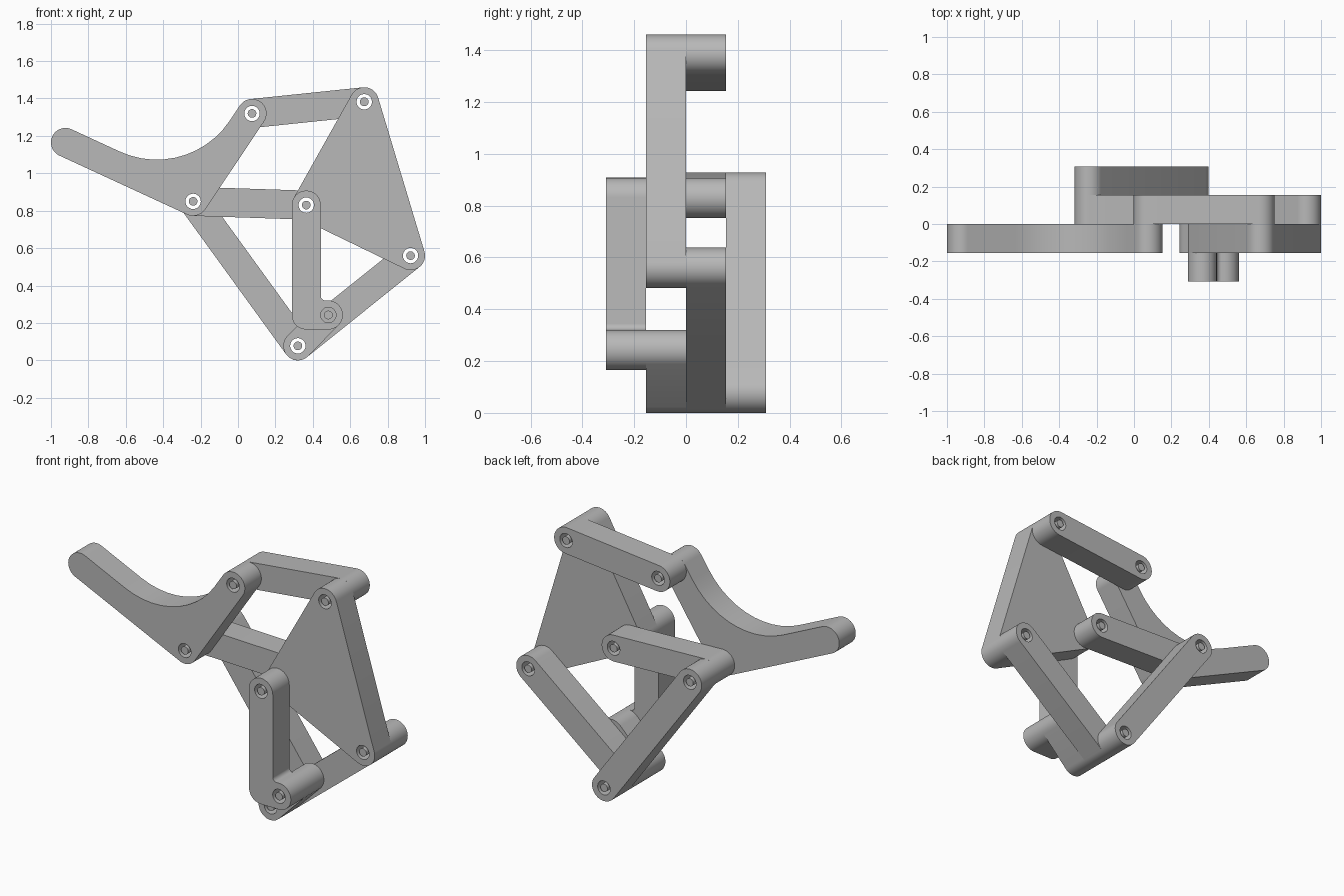
import bpy, bmesh, math
from math import cos, sin, atan2, pi, radians

if "Cube" in bpy.data.objects:
    bpy.data.objects.remove(bpy.data.objects["Cube"], do_unlink=True)

R = 0.0775      # radius of every rounded end
T = 0.154       # thickness of one layer
HOLE, PIN = 0.041, 0.023

grey = bpy.data.materials.new("plain grey")
grey.use_nodes = True
grey.diffuse_color = (0.48, 0.48, 0.48, 1)
grey.node_tree.nodes["Principled BSDF"].inputs["Base Color"].default_value = (0.48, 0.48, 0.48, 1)

# Joint centres (x, z)
HAND = (-0.9225, 1.165)
KNEE = (-0.24, 0.85)
HIP = (0.075, 1.32)
TOP = (0.675, 1.3825)
SIDE = (0.9225, 0.56)
MID = (0.365, 0.83)
FOOT = (0.32, 0.0775)
AXLE = (0.483, 0.2425)


def arc(c, r, a0, a1):
    n = max(4, round(abs(a1 - a0) / radians(7.5)))
    return [(c[0] + r * cos(a0 + (a1 - a0) * i / n),
             c[1] + r * sin(a0 + (a1 - a0) * i / n)) for i in range(n + 1)]


def heading(a, b):
    return atan2(b[1] - a[1], b[0] - a[0])


def hull(pts):
    """Rounded outline around counter-clockwise centres."""
    out, n = [], len(pts)
    for i, p in enumerate(pts):
        a_in = heading(pts[i - 1], p) - pi / 2
        turn = (heading(p, pts[(i + 1) % n]) - pi / 2 - a_in) % (2 * pi)
        out += arc(p, R, a_in, a_in + turn)
    return out


def plate(name, outline, holes, y0, y1):
    """Extrude an outline with round holes from y0 to y1."""
    bm = bmesh.new()
    loops = [outline] + [arc(h, HOLE, 0, 2 * pi)[:-1] for h in holes]
    edges = []
    for loop in loops:
        vs = []
        for x, z in loop:
            if not vs or math.dist((x, z), (vs[-1].co.x, vs[-1].co.z)) > 1e-4:
                vs.append(bm.verts.new((x, y0, z)))
        edges += [bm.edges.new((vs[i - 1], vs[i])) for i in range(len(vs))]
    bmesh.ops.triangle_fill(bm, edges=edges, use_beauty=True, normal=(0, -1, 0))
    ext = bmesh.ops.extrude_face_region(bm, geom=bm.faces[:], use_keep_orig=True)
    for g in ext["geom"]:
        if isinstance(g, bmesh.types.BMVert):
            g.co.y = y1
    bmesh.ops.recalc_face_normals(bm, faces=bm.faces[:])
    me = bpy.data.meshes.new(name)
    bm.to_mesh(me)
    bm.free()
    me.materials.append(grey)
    ob = bpy.data.objects.new(name, me)
    bpy.context.collection.objects.link(ob)
    bpy.ops.object.select_all(action="DESELECT")
    ob.select_set(True)
    bpy.context.view_layer.objects.active = ob
    bpy.ops.object.shade_smooth_by_angle(angle=radians(30))


def layer(k):
    return k * T, (k + 1) * T


# Straight links, each with a hole at both ends
for name, a, b, k in (("upper_link", HIP, TOP, 0),
                      ("middle_link", KNEE, MID, 0),
                      ("lower_link", FOOT, SIDE, 0),
                      ("rear_link", KNEE, FOOT, 1),
                      ("crank", FOOT, AXLE, -1)):
    plate(name, hull([a, b]), [a, b], *layer(k))

# Triangular rocker plate
corners = [MID, SIDE, TOP]
plate("rocker_plate", hull(corners), corners, *layer(-1))

# Curved leg with a concave upper edge
u, v = heading(HAND, KNEE), heading(KNEE, HIP)
bend = 0.47
half = (u + pi - v) / 2
reach = (R + bend) / sin(half)
centre = (KNEE[0] + reach * cos(v + half), KNEE[1] + reach * sin(v + half))
leg = (arc(HAND, R, u + pi / 2, u + 3 * pi / 2)
       + arc(KNEE, R, u - pi / 2, v - pi / 2)
       + arc(HIP, R, v - pi / 2, v + pi / 2)
       + arc(centre, bend, v - pi / 2, u - pi / 2))
plate("curved_leg", leg, [KNEE, HIP], *layer(-1))

# L-shaped front frame with a small inner fillet
fil = 0.025
elbow = (MID[0], AXLE[1])
frame = (arc(MID, R, 0, pi) + arc(elbow, R, pi, 1.5 * pi)
         + arc(AXLE, R, -pi / 2, pi / 2)
         + arc((elbow[0] + R + fil, elbow[1] + R + fil), fil, 1.5 * pi, pi))
plate("front_frame", frame, [MID, AXLE], *layer(-2))

# Pins running through the stacked layers
for name, c, k0, k1 in (("knee_pin", KNEE, -1, 2), ("hip_pin", HIP, -1, 1),
                        ("top_pin", TOP, -1, 1), ("side_pin", SIDE, -1, 1),
                        ("middle_pin", MID, -2, 1), ("foot_pin", FOOT, -1, 2),
                        ("axle_pin", AXLE, -2, 0)):
    plate(name, arc(c, PIN, 0, 2 * pi)[:-1], [], k0 * T, k1 * T)
